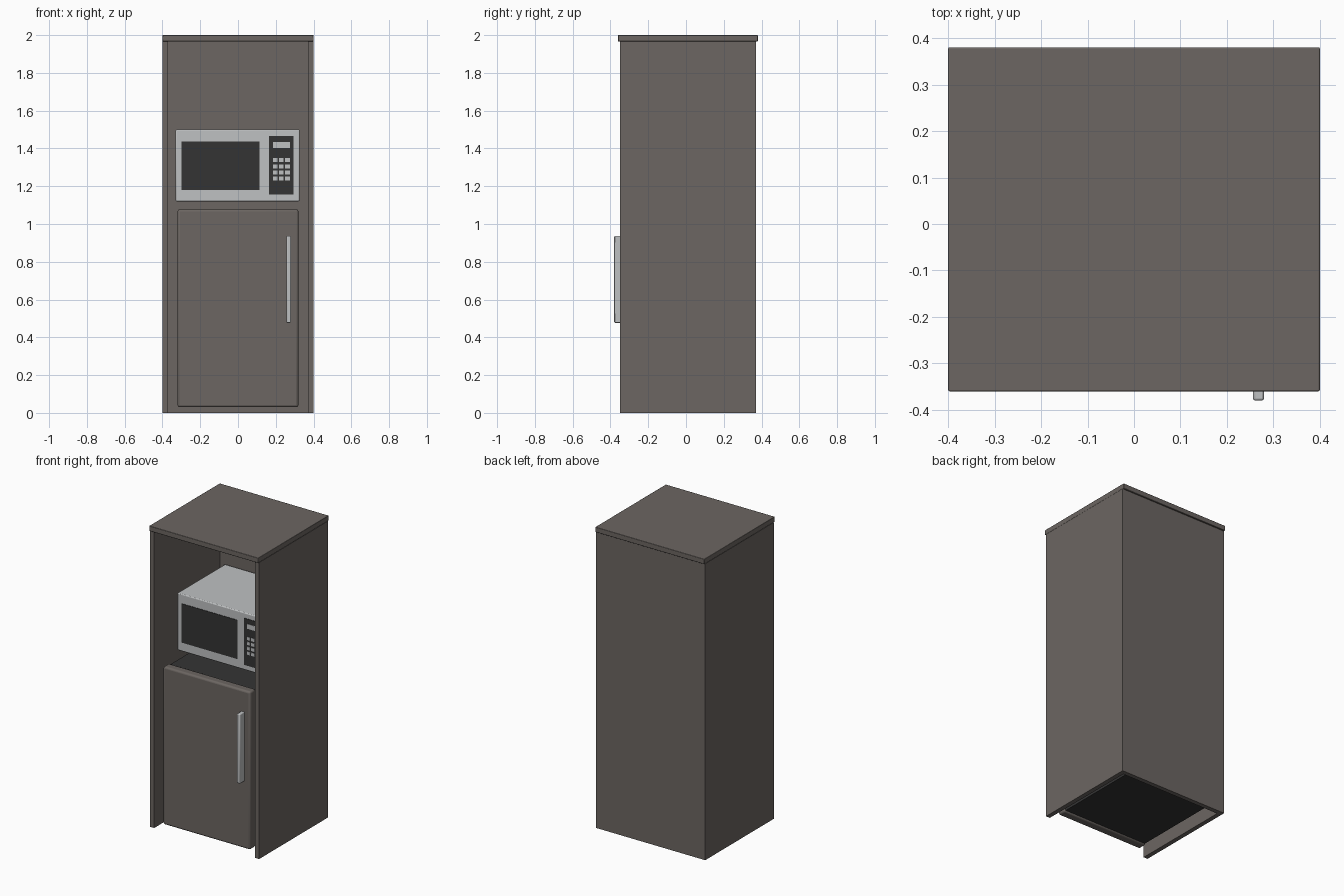
import bpy
import bmesh
import math

cube = bpy.data.objects.get("Cube")
if cube:
    bpy.data.objects.remove(cube, do_unlink=True)


def make_material(name, rgb):
    mat = bpy.data.materials.new(name)
    mat.use_nodes = True
    color = (*rgb, 1.0)
    mat.diffuse_color = color
    bsdf = mat.node_tree.nodes["Principled BSDF"]
    bsdf.inputs["Base Color"].default_value = color
    bsdf.inputs["Roughness"].default_value = 0.6
    return mat


brown = make_material("warm grey brown", (0.150, 0.133, 0.122))
silver = make_material("silver grey", (0.52, 0.533, 0.54))
dark = make_material("charcoal", (0.034, 0.034, 0.034))


def box(name, mat, x, y, z, bevel=0.0, segments=2):
    """Box given by its (min, max) range on each axis, with optional rounded edges."""
    bm = bmesh.new()
    bmesh.ops.create_cube(bm, size=1)
    for v in bm.verts:
        for axis, (low, high) in enumerate((x, y, z)):
            v.co[axis] = low if v.co[axis] < 0 else high
    mesh = bpy.data.meshes.new(name)
    bm.to_mesh(mesh)
    bm.free()
    mesh.materials.append(mat)
    obj = bpy.data.objects.new(name, mesh)
    bpy.context.collection.objects.link(obj)
    if bevel:
        mod = obj.modifiers.new("rounded edges", "BEVEL")
        mod.width = bevel
        mod.segments = segments
        bpy.ops.object.select_all(action="DESELECT")
        obj.select_set(True)
        bpy.context.view_layer.objects.active = obj
        bpy.ops.object.shade_smooth_by_angle(angle=math.radians(35))
    return obj


# Cabinet: two sides, a back and an overhanging top
UNDER_TOP = 1.966
for side, low, high in (("left", 0.37, 0.4), ("right", -0.4, -0.37)):
    box(side + "_side_panel", brown, (low, high), (-0.35, 0.37), (0, UNDER_TOP))
box("back_panel", brown, (-0.37, 0.37), (0.34, 0.37), (0, UNDER_TOP))
box("top_panel", brown, (-0.4, 0.4), (-0.36, 0.38), (UNDER_TOP, 2.0), 0.003)

# Small fridge with a rounded door and a bar handle
box("fridge_body", dark, (-0.312, 0.312), (-0.27, 0.32), (0.038, 1.068))
box("fridge_door", brown, (-0.32, 0.32), (-0.33, -0.27), (0.03, 1.077), 0.012, 3)
box("door_handle", silver, (0.256, 0.28), (-0.38, -0.328), (0.477, 0.937), 0.005)

# Microwave case
FRONT = -0.165
box("microwave_case", silver, (-0.33, 0.326), (FRONT, 0.335), (1.12, 1.5), 0.006)


def plate(name, mat, x, z, layer=1):
    """Thin plate on the front of the microwave."""
    thickness = 0.003 * layer
    box(name, mat, x, (FRONT - thickness, FRONT + 0.001), z)


# Window, control panel, display and keypad
plate("microwave_window", dark, (-0.298, 0.113), (1.18, 1.438))
plate("control_panel", dark, (0.163, 0.295), (1.155, 1.465))
plate("display", silver, (0.184, 0.274), (1.402, 1.434), 2)
for row in range(4):
    for col in range(3):
        left = 0.184 + col * 0.0325
        bottom = 1.23 + row * 0.0325
        plate(f"key_{row + 1}_{col + 1}", silver,
              (left, left + 0.025), (bottom, bottom + 0.021), 2)
